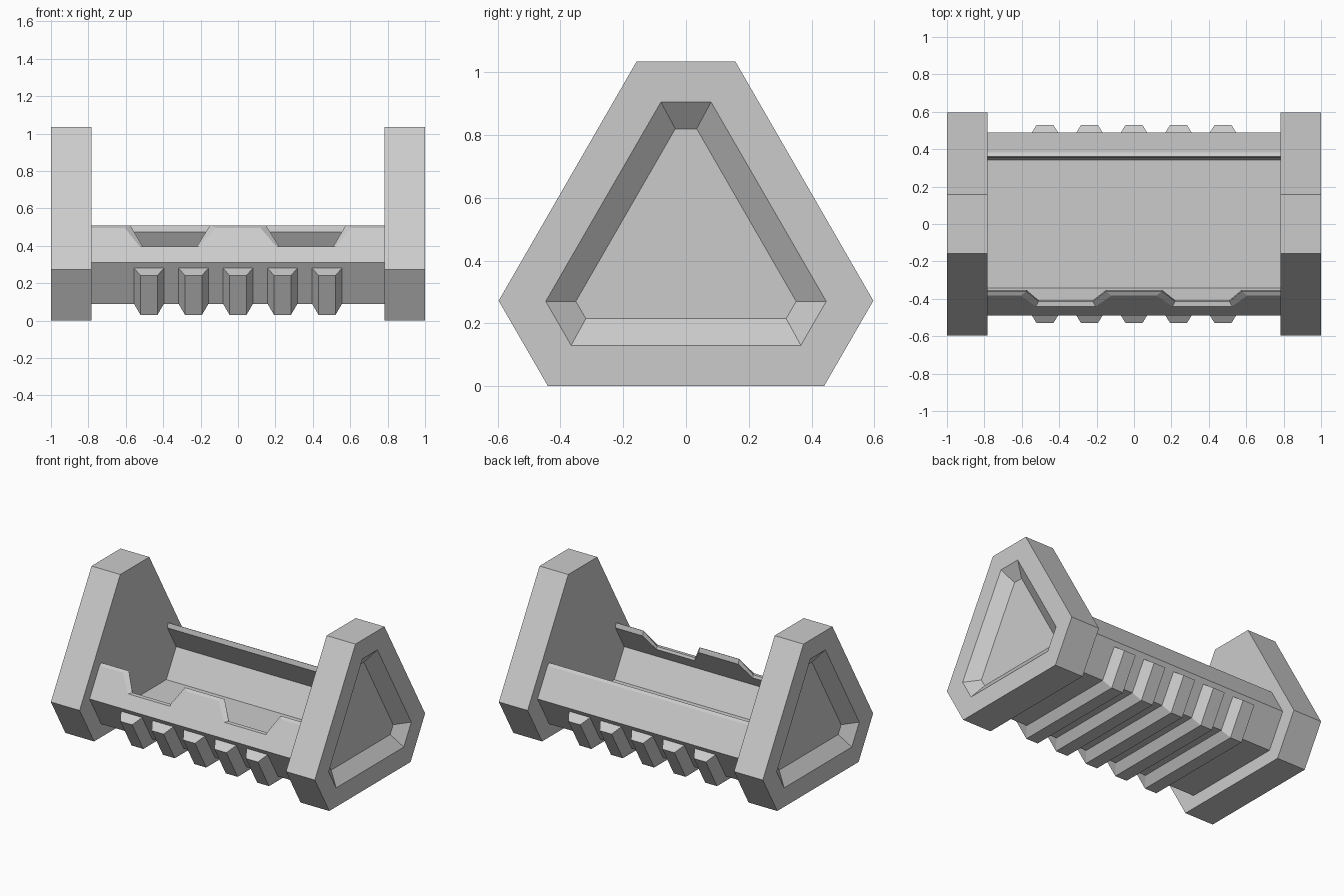
import bpy, bmesh

cube = bpy.data.objects.get("Cube")
if cube:
    bpy.data.objects.remove(cube, do_unlink=True)

grey = bpy.data.materials.new("light_grey")
grey.use_nodes = True
colour = (0.6, 0.6, 0.6, 1)
grey.diffuse_color = colour
grey.node_tree.nodes["Principled BSDF"].inputs["Base Color"].default_value = colour

SLOPE = 3 ** 0.5          # every slanted side leans at sixty degrees
PLATE_IN = 0.782          # inner side of the end plates
TRAY_END = 0.79           # tray runs slightly into the plates
WAIST = 0.31              # height of the widest part of the tray


def loft(name, rings, closed=True, caps=True):
    """Skin a row of equal-length rings into one flat-shaded object."""
    bm = bmesh.new()
    rows = [[bm.verts.new(p) for p in ring] for ring in rings]
    n = len(rows[0])
    for a, b in zip(rows, rows[1:]):
        for i in range(n if closed else n - 1):
            j = (i + 1) % n
            bm.faces.new((a[i], a[j], b[j], b[i]))
    if caps:
        bm.faces.new(rows[0])
        bm.faces.new(rows[-1])
    bmesh.ops.recalc_face_normals(bm, faces=bm.faces)
    mesh = bpy.data.meshes.new(name)
    bm.to_mesh(mesh)
    bm.free()
    mesh.materials.append(grey)
    obj = bpy.data.objects.new(name, mesh)
    bpy.context.collection.objects.link(obj)


def symmetric(x, half):
    """Ring in the plane at x from a half outline of (y, z) points."""
    return ([(x, y, z) for y, z in half]
            + [(x, -y, z) for y, z in reversed(half)])


# End plates: cut-corner triangles with a tapered recess on the outside
outline = [(0.157, 1.035), (0.597, 0.272), (0.44, 0)]
recess_edge = [(0.08, 0.905), (0.447, 0.27), (0.366, 0.13)]
recess_floor = [(0.034, 0.82), (0.351, 0.27), (0.319, 0.215)]
for side, name in ((1, "left_end_plate"), (-1, "right_end_plate")):
    loft(name, [symmetric(side * PLATE_IN, outline),
                symmetric(side, outline),
                symmetric(side, recess_edge),
                symmetric(side * 0.93, recess_floor)])


def wall(side, x_out, x_in, z_out, z_in, z_lip):
    """Half of the tray section, from the underside over the rim to the floor."""
    y_out = 0.49 - (z_out - WAIST) / SLOPE
    y_lip = 0.448 - (z_lip - WAIST) / SLOPE
    return [(x_out, side * 0.363, 0.09), (x_out, side * 0.49, WAIST),
            (x_out, side * y_out, z_out), (x_in, side * (y_lip + 0.007), z_in),
            (x_in, side * y_lip, z_lip), (x_in, side * 0.448, WAIST),
            (x_in, side * 0.341, 0.125)]


# Tray: thin folded shell, plain at the back, two tapered notches at the front
HIGH = (0.496, 0.508, 0.475)
LOW = (0.395, 0.397, 0.38)
stations = [(0.12, 0.15, HIGH), (0.205, 0.22, LOW),
            (0.525, 0.51, LOW), (0.605, 0.575, HIGH),
            (TRAY_END, TRAY_END, HIGH)]
stations = [(-xo, -xi, h) for xo, xi, h in reversed(stations)] + stations
loft("tray", [wall(-1, xo, xi, *h) + wall(1, xo, xi, *HIGH)[::-1]
              for xo, xi, h in stations])

# Grip ribs wrapping the front, underside and back of the tray
rib_path = [((0.473, 0.28), (0.53, 0.242)), ((0.363, 0.09), (0.408, 0.03))]
rib_path += [((-by, bz), (-cy, cz)) for (by, bz), (cy, cz) in reversed(rib_path)]
for i in range(5):
    x = (i - 2) * 0.238
    loft(f"grip_rib_{i + 1}",
         [[(x - 0.08, *base), (x - 0.045, *crest),
           (x + 0.045, *crest), (x + 0.08, *base)] for base, crest in rib_path],
         closed=False)
